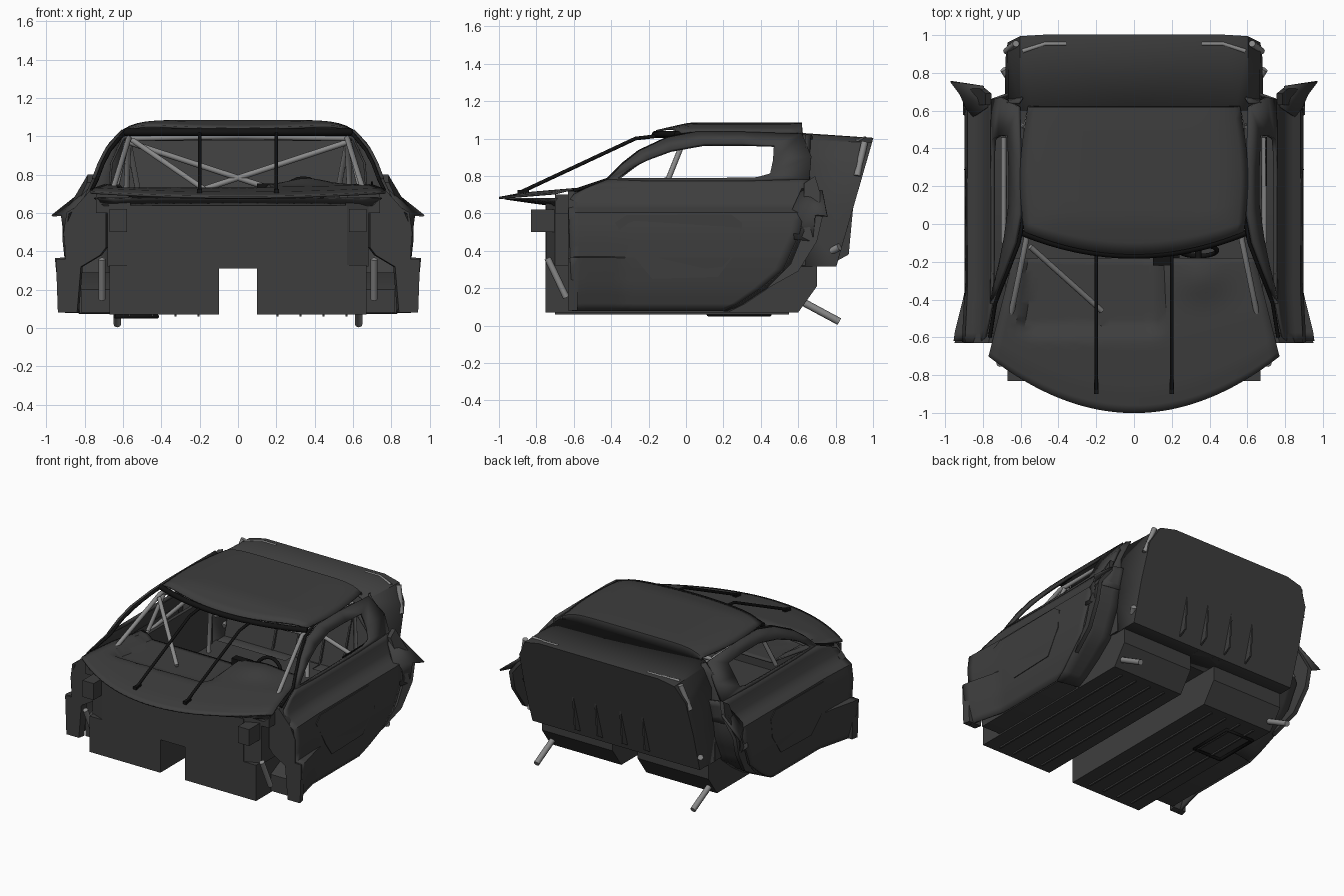
import bpy, bmesh, math

cube = bpy.data.objects.get("Cube")
if cube:
    bpy.data.objects.remove(cube, do_unlink=True)


def material(name, v):
    m = bpy.data.materials.new(name)
    m.use_nodes = True
    m.diffuse_color = (v, v, v, 1)
    m.node_tree.nodes["Principled BSDF"].inputs["Base Color"].default_value = (v, v, v, 1)
    return m


BODY = material("charcoal", 0.048)
BLACK = material("black", 0.006)
STEEL = material("grey_tube", 0.25)


def build(name, verts, faces, mat=BODY, mirror=False, thick=0.0, angle=35):
    me = bpy.data.meshes.new(name)
    me.from_pydata([tuple(v) for v in verts], [], faces)
    bm = bmesh.new()
    bm.from_mesh(me)
    bmesh.ops.recalc_face_normals(bm, faces=bm.faces)
    bm.to_mesh(me)
    bm.free()
    me.polygons.foreach_set("use_smooth", [True] * len(me.polygons))
    me.set_sharp_from_angle(angle=math.radians(angle))
    me.materials.append(mat)
    ob = bpy.data.objects.new(name, me)
    bpy.context.scene.collection.objects.link(ob)
    if thick:
        s = ob.modifiers.new("Thickness", 'SOLIDIFY')
        s.thickness, s.offset = thick, 0
    if mirror:
        ob.modifiers.new("Mirror", 'MIRROR')
    return ob


def grid(name, f, nu, nv, **kw):
    verts = [f(i / nu, j / nv) for j in range(nv + 1) for i in range(nu + 1)]
    w = nu + 1
    faces = [(j * w + i, j * w + i + 1, j * w + w + i + 1, j * w + w + i)
             for j in range(nv) for i in range(nu)]
    return build(name, verts, faces, **kw)


def prism(name, a, b, **kw):
    n = len(a)
    faces = [tuple(range(n)), tuple(range(n, 2 * n))]
    faces += [(i, (i + 1) % n, n + (i + 1) % n, n + i) for i in range(n)]
    return build(name, a + b, faces, **kw)


def box(name, x, y, z, **kw):
    ring = lambda h: [(x[0], y[0], h), (x[1], y[0], h), (x[1], y[1], h), (x[0], y[1], h)]
    return prism(name, ring(z[0]), ring(z[1]), **kw)


def tube(name, pts, r=0.015, mat=STEEL, both=False):
    for s in ((1, -1) if both else (1,)):
        side = ("left_" if s > 0 else "right_") if both else ""
        cu = bpy.data.curves.new(side + name, 'CURVE')
        cu.dimensions, cu.bevel_depth, cu.bevel_resolution = '3D', r, 2
        cu.use_fill_caps = True
        sp = cu.splines.new('POLY')
        sp.points.add(len(pts) - 1)
        for p, q in zip(sp.points, pts):
            p.co = (s * q[0], q[1], q[2], 1)
        cu.materials.append(mat)
        bpy.context.scene.collection.objects.link(bpy.data.objects.new(side + name, cu))


def interp(table, t):
    if t <= table[0][0]:
        return table[0][1]
    for (a, p), (b, q) in zip(table, table[1:]):
        if t <= b:
            return p + (q - p) * (t - a) / (b - a)
    return table[-1][1]


def clamp(t):
    return max(0.0, min(1.0, t))


# Outer side section: height to half width
WIDTH = [(.08, .83), (.2, .865), (.36, .885), (.5, .89), (.6, .875), (.64, .805), (.7, .775),
         (.78, .748), (.86, .722), (.95, .675), (1.03, .6)]


def side_x(y, z):
    flare = .065 * clamp((-.34 - y) / .26) * (1 if z <= .36 else .2)
    return interp(WIDTH, z) + flare


# Doors and lower sides
FRONT = [(.08, -.61), (.66, -.63), (.7, -.6), (.74, -.52), (.78, -.42)]
REAR = [(.08, .2), (.12, .28), (.2, .4), (.3, .52), (.5, .61), (.78, .66)]
LEVELS = [.08, .12, .16, .2, .25, .3, .36, .365, .43, .5, .56, .6, .62, .64, .67, .7, .74, .78]
ROWS = len(LEVELS) - 1


def lower_side(u, v):
    z = LEVELS[round(v * ROWS)]
    a, b = interp(FRONT, z), interp(REAR, z)
    y = a + (b - a) * u
    return (side_x(y, z), y, z)


def jamb(u, v):
    z = LEVELS[round(v * ROWS)]
    y = interp(REAR, z)
    return (.66 + (side_x(y, z) - .66) * u, y + .03 * (1 - u), z)


grid("door_side", lower_side, 24, ROWS, mirror=True, thick=.014)
grid("door_jamb", jamb, 3, ROWS, mirror=True, thick=.012)
panel = [(-.38, .55), (-.32, .59), (.24, .595), (.3, .55), (.29, .42), (.17, .26), (-.18, .25), (-.27, .36)]
prism("door_panel", [(side_x(y, z) + .012, y, z) for y, z in panel],
      [(side_x(y, z) - .01, y, z) for y, z in panel], mirror=True)
sill = [(-.58, .08), (.2, .08), (.4, .2), (.5, .29), (-.4, .29), (-.58, .2)]
prism("sill", [(.66, y, z) for y, z in sill], [(.82, y, z) for y, z in sill], mirror=True)

# Front end of each side
post = [(.69, .72), (.77, .72), (.86, .62), (.9, .53), (.9, .36), (.95, .36), (.94, .08), (.84, .08),
        (.82, .32), (.72, .38), (.69, .42)]
prism("front_post", [(x, -.63, z) for x, z in post], [(x - .01, -.58, z) for x, z in post], mirror=True)

# Window frames between the belt line and the roof
outer = [(-.42, .78), (-.34, .86), (-.25, .93), (-.1, 1.0), (.05, 1.03), (.3, 1.03), (.62, 1.02),
         (.67, .9), (.66, .78), (.3, .77), (0, .77), (-.2, .77)]
inner = [(-.37, .785), (-.28, .85), (-.2, .89), (-.08, .935), (.1, .968), (.3, .968), (.47, .962),
         (.465, .88), (.45, .81), (.38, .79), (.1, .785), (-.15, .785)]
n = len(outer)
build("window_frame", [(side_x(y, z), y, z) for y, z in outer + inner],
      [(i, (i + 1) % n, n + (i + 1) % n, n + i) for i in range(n)], mirror=True, thick=.02)
tube("pillar_trim", [(side_x(y, z) - .018, y, z) for y, z in [(-.6, .72)] + outer[:5]], .01, BLACK, True)


# Quarter infill between the window frame and the rear shell
def quarter(u, v):
    z = .62 + .4 * v
    return (.64 - .05 * v + (side_x(.6, z) - .64 + .05 * v) * u, .67 - .03 * u, z)


grid("quarter_infill", quarter, 2, 6, mirror=True, thick=.012)


# Roof with a raised centre and a rear step
def roof(u, v):
    s = 2 * u - 1
    y0 = -.16 + .12 * s * s
    t = min(v * 13 / 12, 1)
    y = y0 + (.615 - y0) * t
    w = .58 + .03 * math.sin(math.pi * t) - .02 * t
    z = 1.03 + .05 * (1 - abs(s) ** 8) * clamp((y + .2) / .22)
    return (w * s, y + (.005 if v == 1 else 0), 1.015 if v == 1 else z)


grid("roof", roof, 32, 13, thick=.012)
tube("windscreen_header", [(.59 * s, -.165 + .12 * s * s, 1.022) for s in [k / 8 - 1 for k in range(17)]],
     .019, BLACK)

# Rear shell and sloping bulkhead
front_sec = [(0, 1.025), (.54, 1.02), (.6, .99), (.66, .86), (.68, .6), (.67, .32)]
rear_sec = [(0, 1.0), (.48, 1.0), (.6, .975), (.665, .86), (.675, .6), (.67, .32)]


def rear_y(z):
    return .8 + (z - .32) * .29


k = len(front_sec)
verts = [(x, .6, z) for x, z in front_sec] + [(x, rear_y(z), z) for x, z in rear_sec]
verts += [(0, rear_y(.32), .32), (0, .6, .32)]
faces = [(i, i + 1, k + i + 1, k + i) for i in range(k - 1)]
faces += [(*range(k, 2 * k), 2 * k), (k - 1, 2 * k - 1, 2 * k, 2 * k + 1)]
build("rear_shell", verts, faces, mirror=True, thick=.012)
for x in (-.28, -.1, .1, .28):
    prism("bulkhead_fin", [(x, .78, .33), (x, .9, .7), (x, .87, .38)],
          [(x + .012, .78, .33), (x + .012, .9, .7), (x + .012, .87, .38)])

# Rear flared fins
def fin_point(y, z, inset):
    return (min(side_x(y, z), .87) + .045 * clamp((y - .45) / .25) - inset, y, z)


fin = [(.42, .19), (.56, .33), (.63, .5), (.63, .76), (.69, .8), (.72, .7), (.73, .58), (.7, .45), (.6, .29)]
prism("rear_fender", [fin_point(y, z, 0) for y, z in fin],
      [fin_point(y, z, .03) for y, z in fin], mirror=True)
build("rear_winglet", [(.77, .62, .73), (.8, .73, .72), (.97, .755, .585), (.92, .69, .59), (.86, .56, .6),
                       (.9, .58, .46), (.9, .68, .45)],
      [(0, 1, 3, 4), (1, 2, 3), (4, 3, 6, 5)], mirror=True, thick=.012)

# Floor tub with a central tunnel
lower = [(-.75, .07), (.6, .07), (.7, .21), (.7, .33), (-.75, .33)]
prism("floor_tub", [(.1, y, z) for y, z in lower], [(.67, y, z) for y, z in lower], mirror=True)
box("tunnel_top", (-.11, .11), (-.74, .78), (.315, .33))
box("firewall", (-.57, .57), (-.75, -.72), (.31, .64))
wall = [(.56, -.75), (.68, -.7), (.68, .64), (.655, .64), (.655, -.68), (.56, -.72)]
prism("tub_side_wall", [(x, y, .32) for x, y in wall], [(x, y, .68) for x, y in wall], mirror=True)
box("front_corner_box", (.58, .67), (-.83, -.64), (.5, .62), mirror=True)
box("cowl_end", (.57, .74), (-.7, -.6), (.6, .7), mirror=True)
for x in (.2, .32, .44, .56):
    box("floor_rib", (x, x + .012), (-.7, .55), (.06, .072), mirror=True)
tube("floor_hatch_frame", [(-.64, .12, .06), (-.42, .12, .06), (-.42, .45, .06), (-.64, .45, .06),
                           (-.64, .12, .06)], .011, BLACK)


# Cowl and dashboard
def dash(u, v):
    s = 2 * u - 1
    y0 = -1 + .3 * s * s
    y = y0 + (-.18 - y0) * v
    x = s * (.77 - .13 * v)
    z = interp([(0, .682), (.15, .705), (.5, .73), (1, .745)], v) + .025 * s * s * (1 - v)
    z -= .05 * clamp((.16 - x) / .05) * clamp((y + .6) / .06) * clamp((x + .62) / .05)
    z += .035 * math.exp(-((x - .36) / .13) ** 2 - ((y + .28) / .12) ** 2)
    return (x, y, z)


grid("cowl_and_dash", dash, 32, 20, thick=.012)
grid("cowl_underside", lambda u, v: ((2 * u - 1) * (.75 - .05 * v),
     (-.97 + .28 * (2 * u - 1) ** 2) * (1 - v) - .7 * v, .678 - .038 * v), 16, 2, thick=.008)
tube("steering_wheel", [(.34 + .1 * math.cos(a), -.14 + .03 * math.sin(a), .69 + .09 * math.sin(a))
     for a in [j * math.pi / 10 for j in range(21)]], .012, BLACK)
tube("steering_column", [(.34, -.14, .69), (.34, -.3, .68)], .018, BLACK)
box("centre_console", (.1, .24), (-.22, -.165), (.6, .755), mat=BLACK)

# Windscreen stay rods
tube("screen_rod", [(.2, -.88, .715), (.2, -.27, 1.0), (.2, -.14, 1.015)], .01, BLACK, True)
box("rod_foot", (.187, .213), (-.9, -.84), (.695, .725), mat=BLACK, mirror=True)

# Roll cage
tube("cage_pillar", [(.66, -.52, .7), (.57, -.08, .99), (.57, .52, .99), (.6, .52, .33)], both=True)
tube("cage_header", [(-.57, -.04, .99), (0, -.1, 1.0), (.57, -.04, .99)])
tube("cage_main_bar", [(-.57, .52, .99), (.57, .52, .99)])
tube("cage_rear_brace", [(.57, .52, .97), (.5, .84, .6)], both=True)
tube("cage_cross", [(.57, .52, .97), (-.56, .54, .6)], both=True)
tube("cage_gusset", [(.64, -.12, .72), (.58, -.02, .97)], both=True)
tube("cage_diagonal", [(-.55, -.12, .98), (-.17, -.46, .72)])
tube("cage_door_bar", [(.69, -.1, .66), (.69, .46, .74)], .014, both=True)

# Net inside the left door
for j in range(6):
    tube("net_strap", [(.7, .22 + .045 * j, .55), (.7, .22 + .045 * j, .765)], .005, BLACK)
    tube("net_strap", [(.7, .2, .56 + .04 * j), (.7, .46, .56 + .04 * j)], .005, BLACK)

# Exposed tubes at the ends
tube("rear_strut", [(.63, .58, .15), (.63, .82, .021)], .02, both=True)
tube("front_strut", [(.71, -.74, .36), (.71, -.64, .15)], .018, both=True)
tube("rear_corner_tube", [(.36, .955, 1.0), (.47, .955, 1.0), (.59, .915, .985)], .012, both=True)
tube("rear_side_tube", [(.625, .955, .98), (.675, .915, .8)], .018, both=True)
tube("rear_stub", [(.665, .78, .4), (.69, .82, .42)], .02, both=True)
